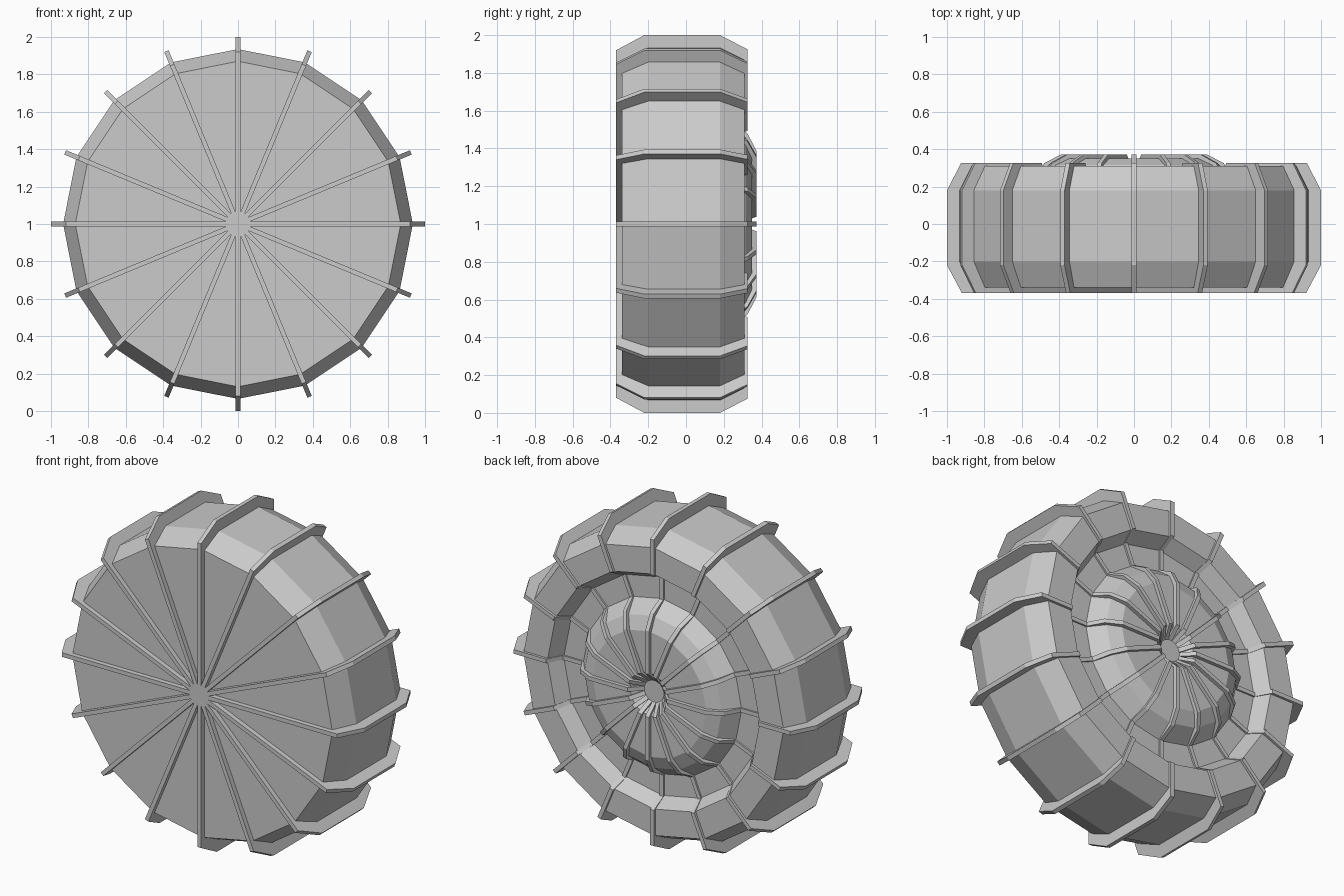
import bpy, bmesh
from math import sin, cos, pi
from mathutils import Matrix

if "Cube" in bpy.data.objects:
    bpy.data.objects.remove(bpy.data.objects["Cube"])

N = 16
CZ = 1.0

# cross-sections as (radius, y), front centre to back centre
BODY = [(0, -0.34), (0.87, -0.34), (0.935, -0.20), (0.935, 0.18), (0.87, 0.31),
        (0.71, 0.31), (0.66, 0.225), (0.53, 0.225), (0.46, 0.315), (0.38, 0.35),
        (0.13, 0.35), (0.07, 0.285), (0, 0.285)]
RIB = [(0, -0.37), (0.92, -0.37), (1.0, -0.22), (1.0, 0.18), (0.925, 0.325),
       (0.71, 0.325), (0.66, 0.235), (0.53, 0.235), (0.48, 0.325), (0.39, 0.372),
       (0.13, 0.372), (0.065, 0.305), (0, 0.305)]


def finish(bm, name):
    bmesh.ops.recalc_face_normals(bm, faces=bm.faces)
    me = bpy.data.meshes.new(name)
    bm.to_mesh(me)
    bm.free()
    ob = bpy.data.objects.new(name, me)
    ob.location.z = CZ
    bpy.context.collection.objects.link(ob)
    return ob


# wheel body: lathe of the profile with flat-sided segments
bm = bmesh.new()
rings = []
for r, y in BODY:
    count = 1 if r == 0 else N
    rings.append([bm.verts.new((r * cos(2 * pi * k / N), y, r * sin(2 * pi * k / N)))
                  for k in range(count)])
for a, b in zip(rings, rings[1:]):
    for k in range(N):
        j = (k + 1) % N
        if len(a) == 1:
            bm.faces.new((a[0], b[k], b[j]))
        elif len(b) == 1:
            bm.faces.new((a[k], a[j], b[0]))
        else:
            bm.faces.new((a[k], a[j], b[j], b[k]))
bmesh.ops.dissolve_limit(bm, angle_limit=0.001, verts=bm.verts, edges=bm.edges)
finish(bm, "wheel_body")

# radial tread ribs: thin plates following the offset profile
T = 0.0125
for k in range(N):
    bm = bmesh.new()
    front = [bm.verts.new((r, y, -T)) for r, y in RIB]
    face = bm.faces.new(front)
    ext = bmesh.ops.extrude_face_region(bm, geom=[face])
    new = [v for v in ext["geom"] if isinstance(v, bmesh.types.BMVert)]
    bmesh.ops.translate(bm, verts=new, vec=(0, 0, 2 * T))
    bmesh.ops.rotate(bm, verts=bm.verts, cent=(0, 0, 0),
                     matrix=Matrix.Rotation(-2 * pi * k / N, 3, 'Y'))
    finish(bm, f"tread_rib_{k + 1:02d}")
